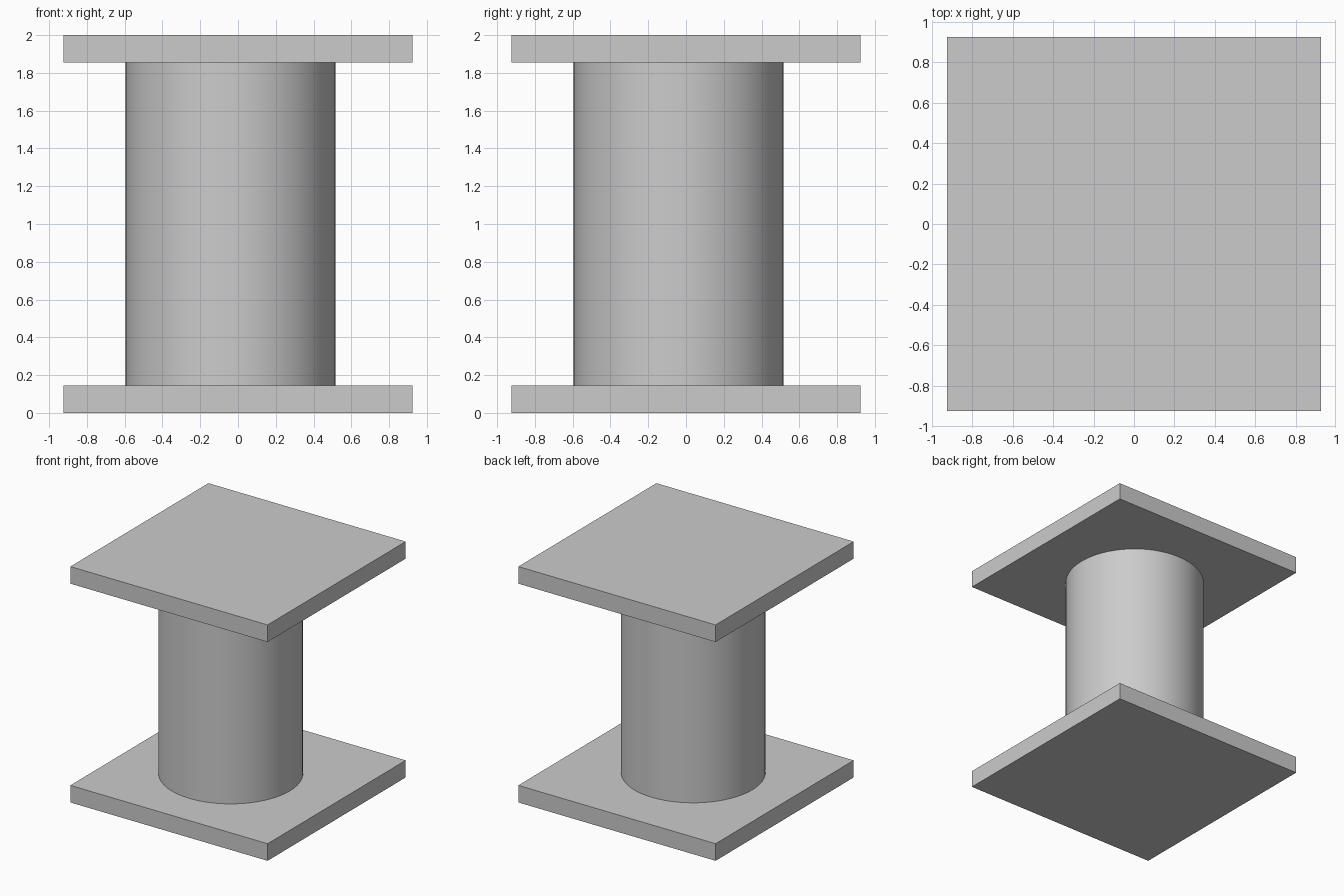
import bpy
import math

if "Cube" in bpy.data.objects:
    bpy.data.objects.remove(bpy.data.objects["Cube"], do_unlink=True)

WIDTH = 1.85
HEIGHT = 2.0
SLAB = 0.145
RADIUS = 0.555
OFFSET = -0.04

grey = bpy.data.materials.new("plain_grey")
grey.use_nodes = True
colour = (0.6, 0.6, 0.6, 1.0)
grey.diffuse_color = colour
grey.node_tree.nodes["Principled BSDF"].inputs["Base Color"].default_value = colour


def finish(name):
    obj = bpy.context.object
    obj.name = name
    obj.data.materials.append(grey)
    return obj


def add_slab(name, z):
    bpy.ops.mesh.primitive_cube_add(size=1, location=(0, 0, z))
    slab = finish(name)
    slab.scale = (WIDTH, WIDTH, SLAB)
    bpy.ops.object.transform_apply(location=False, rotation=False, scale=True)


# Square plates at both ends
add_slab("base_plate", SLAB / 2)
add_slab("top_plate", HEIGHT - SLAB / 2)

# Round column, slightly off centre, between the plates
bpy.ops.mesh.primitive_cylinder_add(
    vertices=64, radius=RADIUS, depth=HEIGHT - 2 * SLAB,
    location=(OFFSET, OFFSET, HEIGHT / 2))
finish("column")
bpy.ops.object.shade_smooth_by_angle(angle=math.radians(30))
